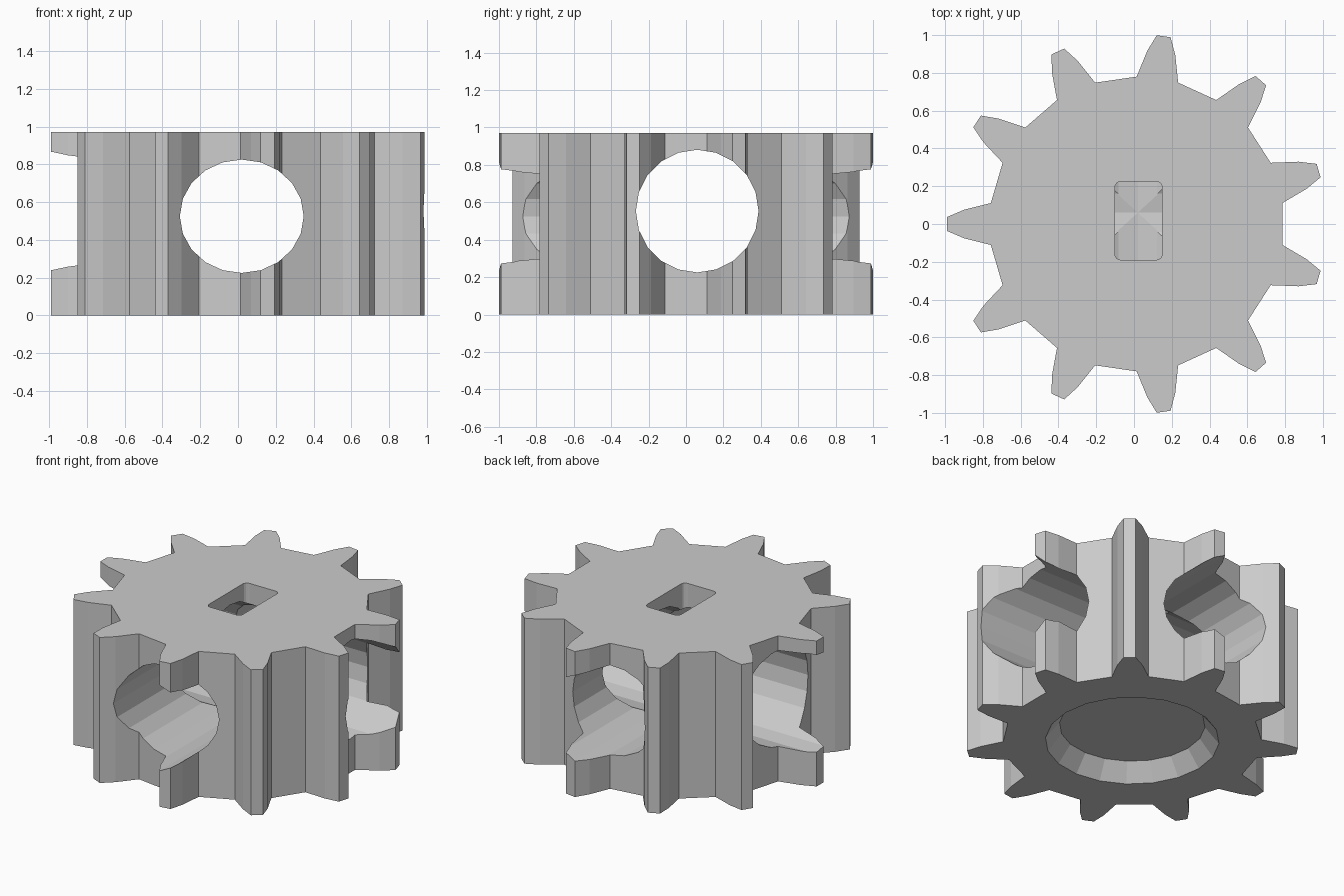
import bpy
import bmesh
from math import sin, cos, pi, radians
from mathutils import Vector

if "Cube" in bpy.data.objects:
    bpy.data.objects.remove(bpy.data.objects["Cube"], do_unlink=True)

CENTRE_X = 0.014
HEIGHT = 0.97
TEETH = 11

grey = bpy.data.materials.new("light grey")
grey.use_nodes = True
grey.diffuse_color = (0.6, 0.6, 0.6, 1)
grey.node_tree.nodes["Principled BSDF"].inputs["Base Color"].default_value = (0.6, 0.6, 0.6, 1)


def loft(name, start, end):
    """Closed solid between two matching outlines of 3D points."""
    bm = bmesh.new()
    a = [bm.verts.new(p) for p in start]
    b = [bm.verts.new(p) for p in end]
    bm.faces.new(a)
    bm.faces.new(b)
    for i in range(len(a)):
        j = (i + 1) % len(a)
        bm.faces.new((a[i], a[j], b[j], b[i]))
    bmesh.ops.recalc_face_normals(bm, faces=bm.faces)
    mesh = bpy.data.meshes.new(name)
    bm.to_mesh(mesh)
    bm.free()
    mesh.materials.append(grey)
    obj = bpy.data.objects.new(name, mesh)
    bpy.context.collection.objects.link(obj)
    return obj


def ellipse(ru, rv, sides=20):
    angles = [2 * pi * i / sides for i in range(sides)]
    return [(ru * cos(t), rv * sin(t)) for t in angles]


# Toothed body: one tooth profile repeated around the axis
tooth = [(0.772, -0.111), (0.915, -0.075), (1.004, -0.037),
         (1.004, 0.037), (0.915, 0.075), (0.772, 0.111)]
outline = []
for k in range(TEETH):
    t = pi + 2 * pi * k / TEETH
    for r, s in tooth:
        outline.append((CENTRE_X + r * cos(t) - s * sin(t), r * sin(t) + s * cos(t)))
gear = loft("gear_body", [(x, y, 0) for x, y in outline],
            [(x, y, HEIGHT) for x, y in outline])

# Cross bores running front to back and side to side
front = [(0.02 + u, 0.525 + v) for u, v in ellipse(0.328, 0.30)]
side = [(0.06 + u, 0.553 + v) for u, v in ellipse(0.328, 0.328)]
front_bore = loft("front_bore", [(x, -1.5, z) for x, z in front],
                  [(x, 1.5, z) for x, z in front])
side_bore = loft("side_bore", [(-1.5, y, z) for y, z in side],
                 [(1.5, y, z) for y, z in side])

# Tapered round pocket in the underside
taper = 0.085 / 0.11
low, depth = -0.05, 0.11
wide, narrow = ellipse(0.525 - low * taper, 0.525 - low * taper), ellipse(0.44, 0.44)
pocket = loft("bottom_pocket", [(CENTRE_X + x, y, low) for x, y in wide],
              [(CENTRE_X + x, y, depth) for x, y in narrow])

# Rounded rectangular slot in the top, reaching the bores
slot = []
corner = 0.03
for q, (sx, sy) in enumerate([(1, 1), (-1, 1), (-1, -1), (1, -1)]):
    for step in range(5):
        t = radians(90 * q + 22.5 * step)
        slot.append((0.024 + sx * (0.125 - corner) + corner * cos(t),
                     0.017 + sy * (0.207 - corner) + corner * sin(t)))
top_slot = loft("top_slot", [(x, y, 0.55) for x, y in slot],
                [(x, y, 1.2) for x, y in slot])

# Cut every opening, then keep only the finished body
cutters = [front_bore, side_bore, pocket, top_slot]
for cutter in cutters:
    cutter.hide_render = True
    mod = gear.modifiers.new(cutter.name, "BOOLEAN")
    mod.operation = "DIFFERENCE"
    mod.solver = "EXACT"
    mod.object = cutter
bpy.context.view_layer.update()
graph = bpy.context.evaluated_depsgraph_get()
result = bpy.data.meshes.new_from_object(gear.evaluated_get(graph))
gear.modifiers.clear()
gear.data = result
gear.data.materials.clear()
gear.data.materials.append(grey)
for poly in gear.data.polygons:
    poly.material_index = 0
for cutter in cutters:
    bpy.data.objects.remove(cutter, do_unlink=True)
